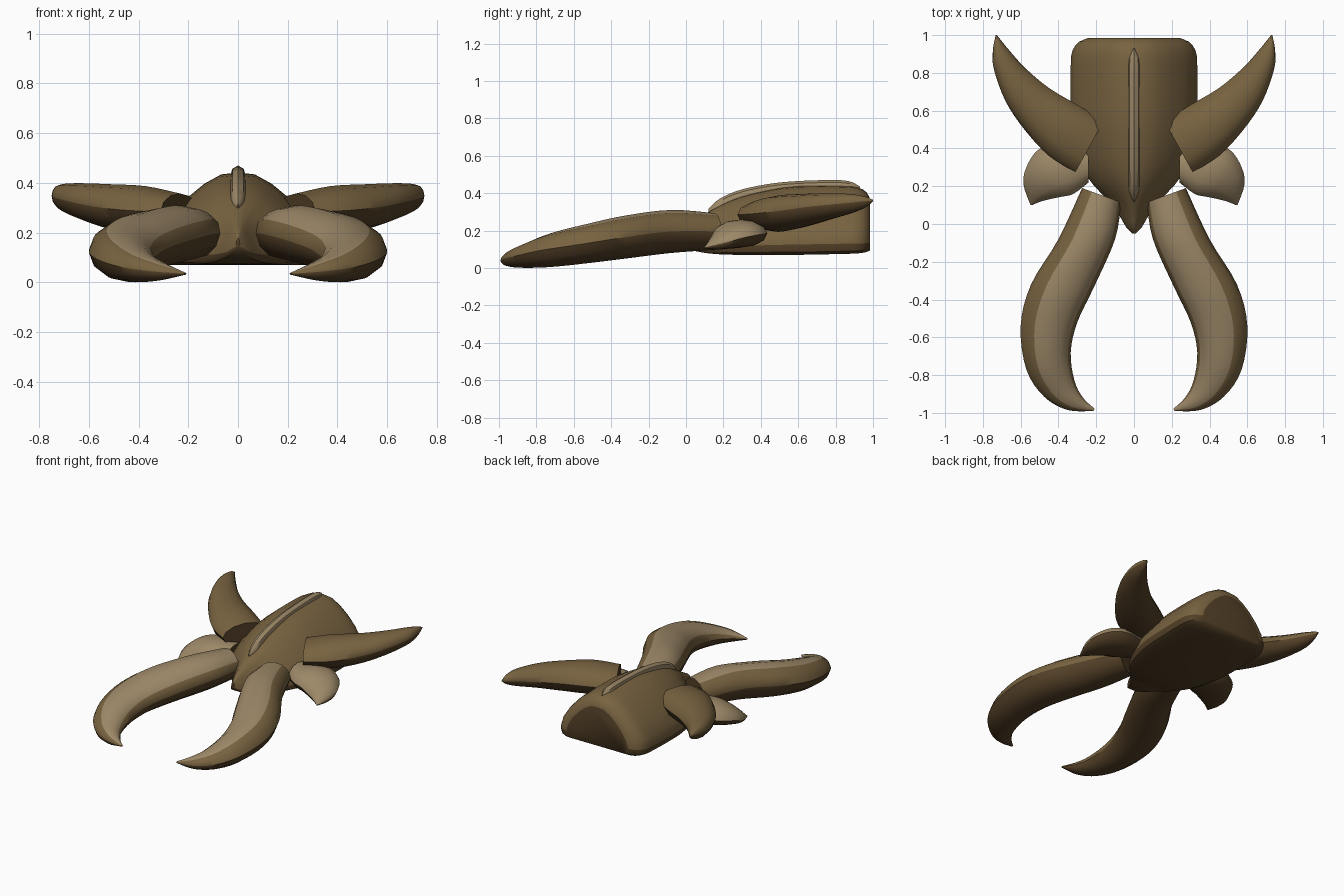
import bpy, bmesh, math
from mathutils import Vector

if "Cube" in bpy.data.objects:
    bpy.data.objects.remove(bpy.data.objects["Cube"])


def material(name, rgb):
    m = bpy.data.materials.new(name)
    m.diffuse_color = (*rgb, 1)
    m.use_nodes = True
    m.node_tree.nodes["Principled BSDF"].inputs["Base Color"].default_value = m.diffuse_color
    return m


TAN, BROWN, DARK = 0, 1, 2
MATS = [material("tan", (0.34, 0.25, 0.14)),
        material("brown", (0.19, 0.125, 0.052)),
        material("dark_brown", (0.085, 0.05, 0.02))]


def smooth_stations(st, sub):
    """Catmull-Rom interpolation between stations."""
    out = []
    for i in range(len(st) - 1):
        p = [Vector(st[max(0, min(len(st) - 1, i + k))]) for k in (-1, 0, 1, 2)]
        for s in range(sub):
            t = s / sub
            out.append(0.5 * (2 * p[1] + (p[2] - p[0]) * t
                              + (2 * p[0] - 5 * p[1] + 4 * p[2] - p[3]) * t * t
                              + (3 * p[1] - p[0] - 3 * p[2] + p[3]) * t ** 3))
    return out + [Vector(st[-1])]


def skin(name, rings, rule, mirror=False, angle=40):
    """Bridge closed rings into a capped solid; rule(k) colours strip k."""
    bm = bmesh.new()
    vs = [[bm.verts.new(p) for p in r] for r in rings]
    n = len(rings[0])
    for a, b in zip(vs, vs[1:]):
        for k in range(n):
            f = bm.faces.new((a[k], a[(k + 1) % n], b[(k + 1) % n], b[k]))
            f.material_index = rule(k)
    for r in (vs[0], vs[-1]):
        bm.faces.new(r).material_index = DARK
    bmesh.ops.recalc_face_normals(bm, faces=bm.faces)
    me = bpy.data.meshes.new(name)
    bm.to_mesh(me)
    bm.free()
    for m in MATS:
        me.materials.append(m)
    ob = bpy.data.objects.new(name, me)
    bpy.context.collection.objects.link(ob)
    if mirror:
        ob.modifiers.new("mirror", "MIRROR")
    bpy.ops.object.select_all(action='DESELECT')
    bpy.context.view_layer.objects.active = ob
    ob.select_set(True)
    bpy.ops.object.shade_smooth_by_angle(angle=math.radians(angle))
    return ob


def blade(name, stations, rule, n=12, sub=4, mirror=True):
    """Oval loft; station = inner x, y, outer x, y, centre z, half height."""
    rings = []
    for ix, iy, ox, oy, z, h in smooth_stations(stations, sub):
        ring = []
        for k in range(n):
            a = math.tau * k / n
            c, s = (1 + math.cos(a)) / 2, math.sin(a)
            ring.append((ix + (ox - ix) * c, iy + (oy - iy) * c, z + h * s))
        rings.append(ring)
    return skin(name, rings, lambda k: rule(360 * (k + 0.5) / n), mirror)


# Hull: y, half width, bottom, top
hull = [(-.05, .008, .14, .18), (-.02, .04, .11, .215), (.05, .08, .09, .255),
        (.12, .13, .078, .30), (.2, .21, .072, .345), (.3, .275, .07, .385),
        (.45, .32, .07, .42), (.6, .335, .07, .44), (.84, .335, .075, .44),
        (.92, .325, .078, .43), (.965, .29, .085, .405), (.985, .24, .095, .365)]
half = [(0, 1), (.2, .98), (.4, .88), (.6, .73), (.8, .53), (.94, .33),
        (1, .15), (.97, .04), (.88, 0)]
section = half + [(-x, z) for x, z in reversed(half[1:])]
rings = [[(w * x, y, lo + (hi - lo) * z) for x, z in section]
         for y, w, lo, hi in smooth_stations(hull, 2)]
skin("hull", rings, lambda k: DARK if 6 <= k <= 10 else BROWN)

# Front pincers: light top, brown flanks, dark underside
blade("front_pincers", [
    (.068, .115, .275, .19, .195, .098), (.10, -.08, .40, -.08, .195, .115),
    (.21, -.33, .545, -.32, .165, .115), (.30, -.52, .60, -.54, .13, .105),
    (.335, -.68, .57, -.77, .095, .09), (.315, -.83, .475, -.915, .063, .062),
    (.27, -.92, .35, -.985, .045, .036), (.208, -.978, .215, -.99, .035, .004)],
    lambda a: DARK if a > 180 else TAN if 60 < a < 150 else BROWN)

# Swept rear wings, deepest near the root
blade("rear_wings", [
    (.16, .545, .31, .275, .285, .073), (.29, .625, .45, .36, .29, .097),
    (.45, .72, .58, .50, .305, .09), (.58, .83, .68, .65, .326, .073),
    (.665, .925, .742, .82, .343, .053), (.71, .98, .747, .92, .353, .03),
    (.725, 1, .732, 1, .36, .004)],
    lambda a: DARK if a > 180 else BROWN)

# Small side fins
blade("side_fins", [
    (.24, .22, .24, .40, .185, .06), (.32, .16, .40, .435, .185, .074),
    (.38, .145, .51, .39, .178, .072), (.43, .135, .57, .30, .16, .058),
    (.49, .12, .585, .21, .135, .036), (.54, .10, .548, .10, .11, .004)],
    lambda a: DARK if a > 180 else TAN)

# Spine ridge along the hull top
blade("spine_ridge", [
    (-.004, .12, .004, .12, .30, .015), (-.028, .18, .028, .18, .325, .045),
    (-.032, .3, .032, .3, .375, .045), (-.032, .5, .032, .5, .412, .045),
    (-.032, .75, .032, .75, .425, .045), (-.03, .87, .03, .87, .422, .042),
    (-.004, .93, .004, .93, .415, .02)],
    lambda a: TAN, n=8, mirror=False)
